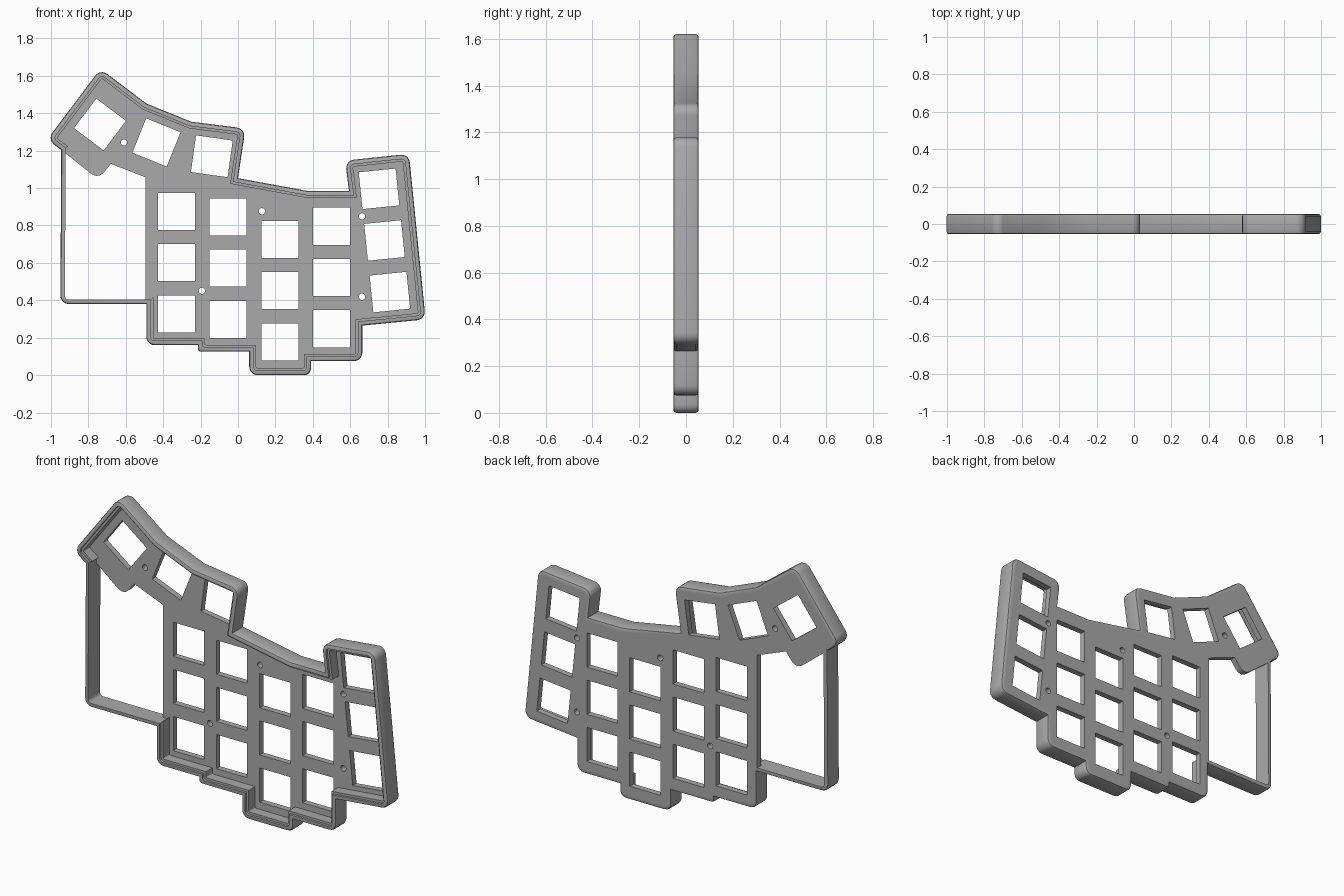
import bpy, bmesh
from math import sin, cos, radians, pi, tan
from mathutils import Vector as V

cube = bpy.data.objects.get("Cube")
if cube:
    bpy.data.objects.remove(cube, do_unlink=True)

HALF = 0.054       # half the case depth
WALL = 0.024       # lip thickness
RADIUS = 0.045     # corner rounding
KEY = 0.198        # switch opening

grey = bpy.data.materials.new("case_grey")
grey.use_nodes = True
grey.diffuse_color = (0.4, 0.4, 0.4, 1)
grey.node_tree.nodes["Principled BSDF"].inputs["Base Color"].default_value = (0.4, 0.4, 0.4, 1)

# Sharp corners of the case outline, counter-clockwise; corners 2 to 4 bound the open bay
outline = [V(p) for p in (
    (-.735, 1.638), (-1.02, 1.26), (-.945, 1.204), (-.95, .38), (-.49, .38),
    (-.49, .16), (-.215, .16), (-.215, .125), (.06, .125), (.06, 0),
    (.39, 0), (.39, .075), (.665, .075), (.665, .265), (1.003, .298),
    (.914, 1.183), (.573, 1.147), (.593, .985), (.37, .985), (0, 1.053),
    (.04, 1.318), (-.25, 1.355), (-.49, 1.452))]


def cross(a, b):
    return a.x * b.y - a.y * b.x


def inset(points, d):
    """Move every edge inwards by d."""
    result = []
    for i, p in enumerate(points):
        a = (p - points[i - 1]).normalized()
        b = (points[(i + 1) % len(points)] - p).normalized()
        na, nb = V((-a.y, a.x)), V((-b.y, b.x))
        result.append(p + (na + nb) * d / (1 + na.dot(nb)))
    return result


def rounded(d, segments=5):
    """Inset outline, one point group per corner; outward corners are rounded."""
    pts = inset(outline, d)
    groups = []
    for i, p in enumerate(pts):
        before, after = pts[i - 1] - p, pts[(i + 1) % len(pts)] - p
        a, b = before.normalized(), after.normalized()
        if cross(-a, b) < 0.3:
            groups.append([p])
            continue
        half = a.angle(b) / 2
        r = max(RADIUS - d, 0.004)
        reach = min(r / tan(half), before.length * 0.48, after.length * 0.48)
        r = reach * tan(half)
        centre = p + (a + b).normalized() * r / sin(half)
        start, end = p + a * reach - centre, p + b * reach - centre
        turn = pi - 2 * half
        groups.append([centre + start * cos(turn * k / segments)
                       + V((-start.y, start.x)) * sin(turn * k / segments)
                       for k in range(segments + 1)])
    return groups


def finish(name, bm):
    bmesh.ops.remove_doubles(bm, verts=bm.verts[:], dist=1e-5)
    bmesh.ops.recalc_face_normals(bm, faces=bm.faces[:])
    mesh = bpy.data.meshes.new(name)
    bm.to_mesh(mesh)
    bm.free()
    mesh.materials.append(grey)
    obj = bpy.data.objects.new(name, mesh)
    bpy.context.collection.objects.link(obj)
    bpy.ops.object.select_all(action='DESELECT')
    bpy.context.view_layer.objects.active = obj
    obj.select_set(True)
    bpy.ops.object.shade_smooth_by_angle(angle=radians(35))
    return obj


def sweep(name, section, closed=True):
    """Carry a section of (inset, depth) pairs around the outline."""
    bm = bmesh.new()
    loops = []
    for d, y in section:
        g = rounded(d)
        if not closed:
            g = g[4:] + g[:3]
        loops.append([bm.verts.new((p.x, y, p.y)) for group in g for p in group])
    count = len(loops[0])
    for i, low in enumerate(loops):
        high = loops[(i + 1) % len(loops)]
        for k in range(count if closed else count - 1):
            n = (k + 1) % count
            bm.faces.new((low[k], low[n], high[n], high[k]))
    if not closed:
        for k in (0, -1):
            bm.faces.new([loop[k] for loop in loops])
    return finish(name, bm)


# Outer wall with softened edges
soft = [(.012, HALF), (.0035, HALF - .0035), (0, HALF - .012)]
sweep("outer_wall", [(WALL, HALF)] + soft
      + [(d, -y) for d, y in reversed(soft)] + [(WALL, -HALF)])

# Stepped ledge inside the wall, left out around the bay
sweep("inner_ledge", [(WALL - .002, -.04), (.037, -.04), (.037, .03), (WALL - .002, .03)],
      closed=False)

# Switch openings: x, z, tilt in degrees
keys = []
for x, top in ((-.33, .876), (-.053, .846), (.225, .726), (.5, .796)):
    keys += [(x, top - row * .274, 0) for row in range(3)]
keys += [(.754 + row * .029, .996 - row * .276, 5.8) for row in range(3)]
keys += [(-.738, 1.34, -37), (-.436, 1.244, -22), (-.14, 1.17, -8)]
screws = [(-.61, 1.244), (.128, .876), (.663, .849), (-.193, .451), (.663, .419)]


def ring(x, z, radius, sides, tilt):
    return [V((x + radius * cos(tilt + 2 * pi * k / sides),
               z + radius * sin(tilt + 2 * pi * k / sides))) for k in range(sides)]


# Plate outline: follows the wall, then the tongue beside the bay
groups = rounded(WALL)
border = [p for group in groups[5:] + groups[:2] for p in group]
border += [V(p) for p in ((-.93, 1.192), (-.795, 1.084), (-.775, 1.07), (-.755, 1.065),
                          (-.735, 1.069), (-.718, 1.082), (-.68, 1.13),
                          (-.495, 1.058), (-.495, .385), (-.466, .385))]
shapes = [border]
shapes += [ring(x, z, KEY / 2 ** .5, 4, radians(45 + t)) for x, z, t in keys]
shapes += [ring(x, z, .017, 16, 0) for x, z in screws]

# Switch plate with all openings, flush with the back
curve = bpy.data.curves.new("plate_profile", 'CURVE')
curve.dimensions = '2D'
curve.fill_mode = 'BOTH'
curve.extrude = .0175
for shape in shapes:
    spline = curve.splines.new('POLY')
    spline.points.add(len(shape) - 1)
    for point, p in zip(spline.points, shape):
        point.co = (p.x, p.y, 0, 1)
    spline.use_cyclic_u = True
helper = bpy.data.objects.new("plate_profile", curve)
bpy.context.collection.objects.link(helper)
bpy.context.view_layer.update()
flat = bpy.data.meshes.new_from_object(
    helper.evaluated_get(bpy.context.evaluated_depsgraph_get()))
bm = bmesh.new()
bm.from_mesh(flat)
for v in bm.verts:
    v.co = (v.co.x, HALF - curve.extrude - v.co.z, v.co.y)
for f in bm.faces:
    f.material_index = 0
bpy.data.objects.remove(helper, do_unlink=True)
bpy.data.meshes.remove(flat)
finish("switch_plate", bm)
